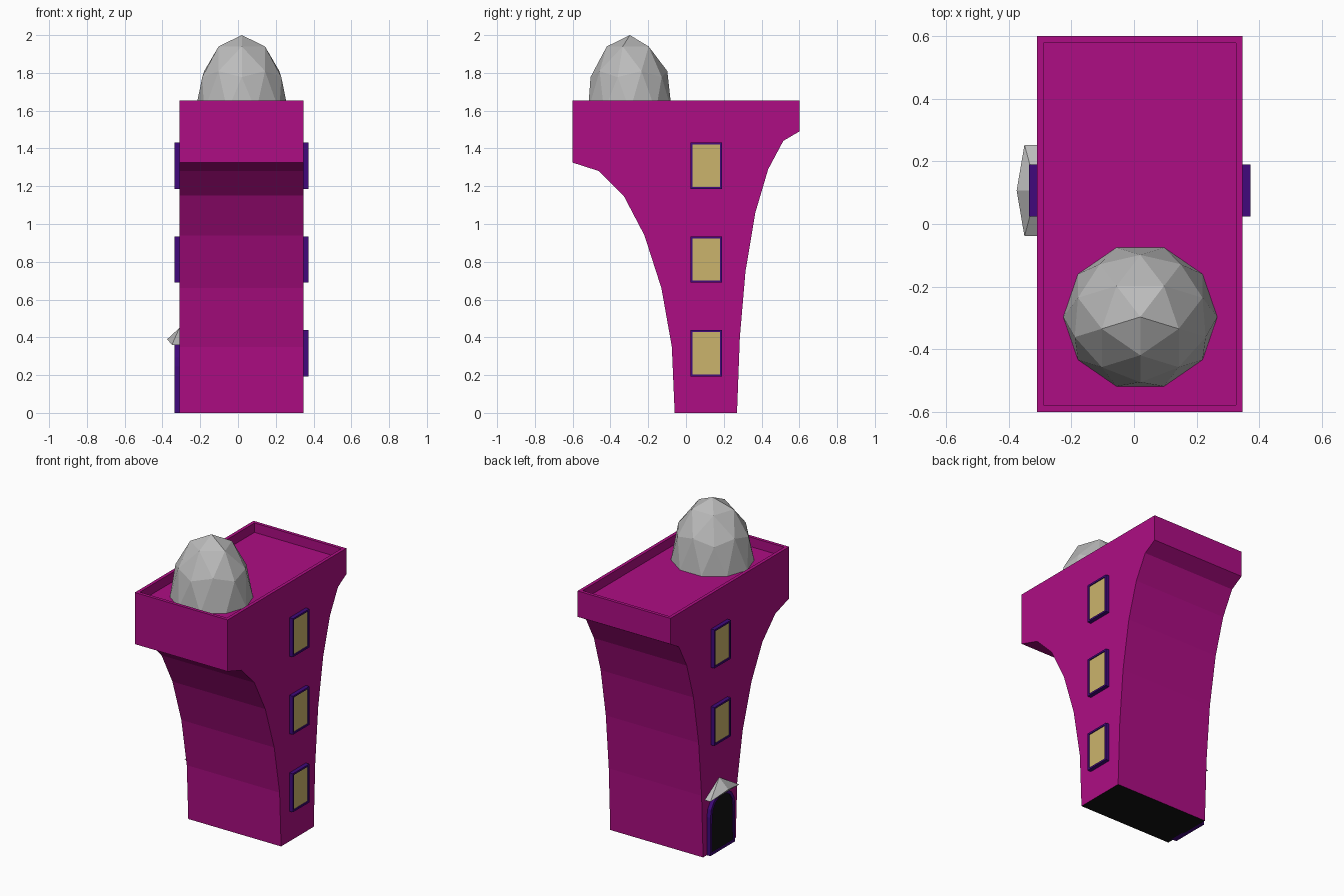
import bpy, bmesh, math
from mathutils import Matrix, Vector

cube = bpy.data.objects.get("Cube")
if cube:
    bpy.data.objects.remove(cube, do_unlink=True)


def material(name, rgb):
    m = bpy.data.materials.new(name)
    m.use_nodes = True
    m.diffuse_color = (*rgb, 1)
    m.node_tree.nodes["Principled BSDF"].inputs["Base Color"].default_value = (*rgb, 1)
    return m


magenta = material("magenta wall", (0.42, 0.004, 0.23))
purple = material("deep purple trim", (0.052, 0.0025, 0.2))
tan = material("tan glass", (0.6, 0.455, 0.15))
black = material("black", (0.006, 0.006, 0.006))
grey = material("pale grey", (0.5, 0.5, 0.5))

WALL_L, WALL_R = -0.31, 0.347
MID_Y = 0.107


def finish(name, bm, mats):
    bmesh.ops.recalc_face_normals(bm, faces=bm.faces)
    me = bpy.data.meshes.new(name)
    bm.to_mesh(me)
    bm.free()
    for m in mats:
        me.materials.append(m)
    ob = bpy.data.objects.new(name, me)
    bpy.context.collection.objects.link(ob)
    return ob


def prism(outline, x0, x1):
    """Extrude a (y, z) outline along x."""
    bm = bmesh.new()
    face = bm.faces.new([bm.verts.new((x0, y, z)) for y, z in outline])
    ext = bmesh.ops.extrude_face_region(bm, geom=[face], use_keep_orig=True)
    moved = [v for v in ext["geom"] if isinstance(v, bmesh.types.BMVert)]
    bmesh.ops.translate(bm, verts=moved, vec=(x1 - x0, 0, 0))
    bmesh.ops.recalc_face_normals(bm, faces=bm.faces)
    return bm


def recess(bm, face, border, depth):
    """Inset a face, then sink it straight down; returns the sunk face."""
    bmesh.ops.inset_individual(bm, faces=[face], thickness=border)
    bmesh.ops.inset_individual(bm, faces=[face], thickness=0, depth=-depth)
    return face


def panel(name, outline, wall, side, border, fill):
    """Framed panel standing out from a side wall."""
    bm = prism(outline, wall - side * 0.01, wall + side * 0.025)
    front = max(bm.faces, key=lambda f: side * f.calc_center_median().x)
    recess(bm, front, border, 0.006).material_index = 1
    finish(name, bm, [purple, fill])


# Flared tower with a sunken roof and a dark underside
front_side = [(-0.6, 1.655), (-0.6, 1.325), (-0.46, 1.28), (-0.33, 1.15),
              (-0.22, 0.94), (-0.13, 0.66), (-0.075, 0.35), (-0.06, 0)]
back_side = [(0.27, 0), (0.285, 0.4), (0.315, 0.75), (0.367, 1.06),
             (0.435, 1.29), (0.515, 1.44), (0.6, 1.49), (0.6, 1.655)]
bm = prism(front_side + back_side, WALL_L, WALL_R)
bottom = min(bm.faces, key=lambda f: f.calc_center_median().z)
bottom.material_index = 1
roof = max(bm.faces, key=lambda f: f.calc_center_median().z)
roof.material_index = 0
recess(bm, roof, 0.03, 0.06)
finish("tower", bm, [magenta, black])

# Faceted dome on the front of the roof
bm = bmesh.new()
bmesh.ops.create_icosphere(bm, subdivisions=2, radius=1,
                           matrix=Matrix.Rotation(-math.pi / 2, 4, 'Z'))
below = [v for v in bm.verts if v.co.z < -0.1]
bmesh.ops.delete(bm, geom=below, context='VERTS')
bmesh.ops.scale(bm, vec=(0.246, 0.233, 0.402), verts=bm.verts)
bmesh.ops.translate(bm, vec=(0.02, -0.297, 1.598), verts=bm.verts)
finish("dome", bm, [grey])

# Windows: three on the left wall, two above the door on the right wall
for label, wall, side, levels in (("left", WALL_R, 1, (0, 1, 2)),
                                  ("right", WALL_L, -1, (1, 2))):
    for i in levels:
        z = 0.316 + i * 0.496
        rect = [(MID_Y + a * 0.083, z + b * 0.123)
                for a, b in ((-1, -1), (1, -1), (1, 1), (-1, 1))]
        panel(f"{label}_window_{i + 1}", rect, wall, side, 0.016, tan)

# Arched door
DOOR_R, SPRING = 0.125, 0.245
arch = [(MID_Y + DOOR_R * math.cos(a), SPRING + DOOR_R * math.sin(a))
        for a in (math.pi * k / 8 for k in range(9))]
outline = [(MID_Y + DOOR_R, 0)] + arch + [(MID_Y - DOOR_R, 0)]
panel("door", outline, WALL_L, -1, 0.02, black)

# Small gabled canopy over the door
bm = bmesh.new()
ridge, tip = (bm.verts.new(c) for c in ((WALL_L, MID_Y, 0.45), (-0.375, MID_Y, 0.39)))
ends = []
for s in (1, -1):
    y = MID_Y + s * 0.146
    ends.append([bm.verts.new((x, y, 0.36)) for x in (WALL_L, -0.35)])
    bm.faces.new((ridge, ends[-1][0], ends[-1][1]))
    bm.faces.new((ridge, ends[-1][1], tip))
(a_in, a_out), (b_in, b_out) = ends
bm.faces.new((a_out, tip, b_out))
bm.faces.new((a_in, a_out, b_out, b_in))
bm.faces.new((a_in, ridge, b_in))
finish("door_canopy", bm, [grey])
